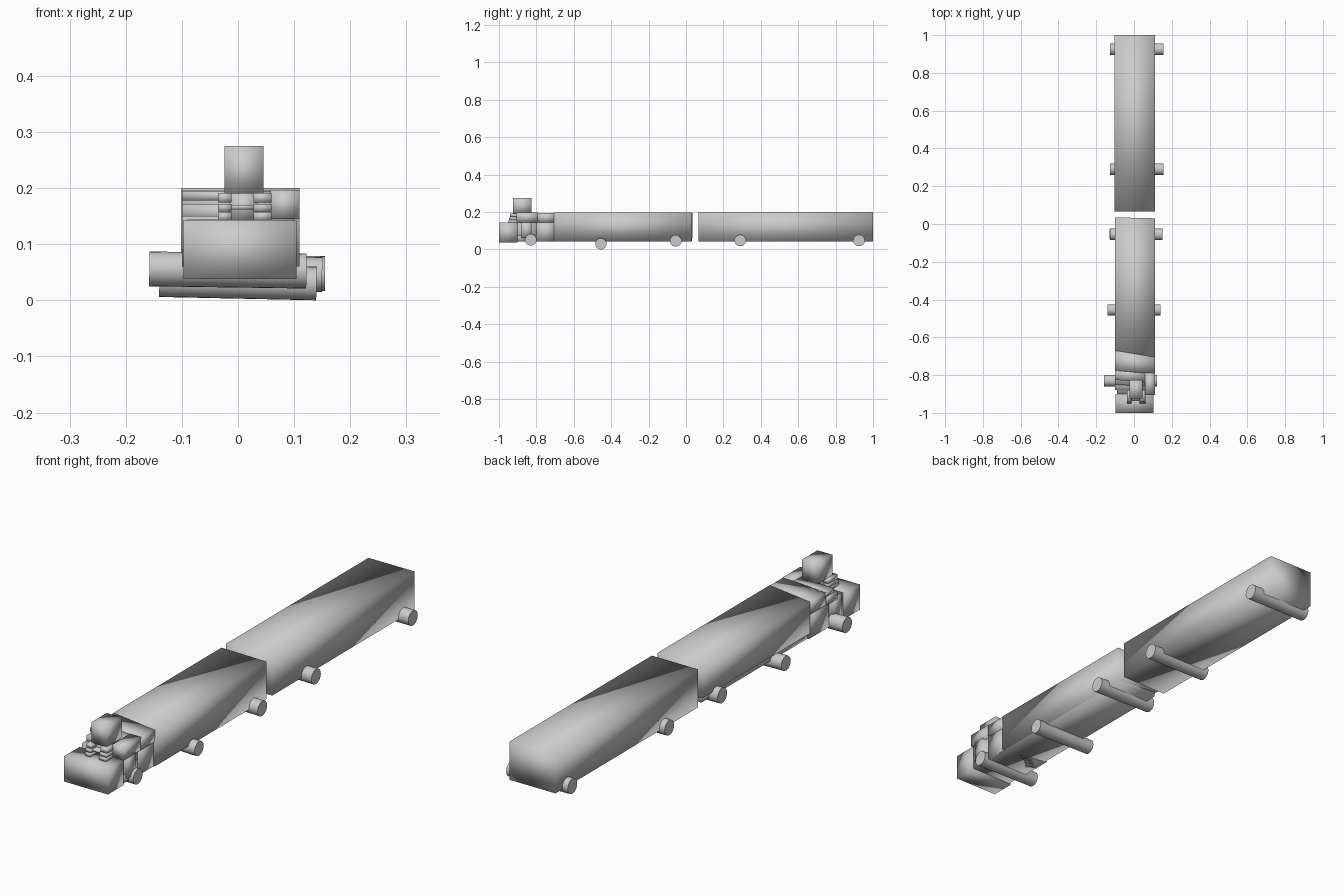
import bpy, bmesh, math
from mathutils import Vector

if "Cube" in bpy.data.objects:
    bpy.data.objects.remove(bpy.data.objects["Cube"])


def block(name, x, y, z, skew=0.0, lift=0.0, skew_back=0.0):
    """Box from ranges; skew slants the front, lift raises the lower left edge."""
    bm = bmesh.new()
    bmesh.ops.create_cube(bm, size=2)
    for v in bm.verts:
        left, front, low = v.co.x < 0, v.co.y < 0, v.co.z < 0
        v.co = Vector((x[0] if left else x[1],
                       y[0] if front else y[1],
                       z[0] if low else z[1]))
        if left:
            v.co.y += skew if front else skew_back
            if low:
                v.co.z += lift
    finish(name, bm)


def finish(name, bm):
    me = bpy.data.meshes.new(name)
    bm.to_mesh(me)
    bm.free()
    ob = bpy.data.objects.new(name, me)
    bpy.context.collection.objects.link(ob)
    me.polygons.foreach_set("use_smooth", [True] * len(me.polygons))
    return ob


def axle(name, x0, x1, y, z0, z1, r=0.03):
    """Roller running across the vehicle, its ends at slightly different heights."""
    bm = bmesh.new()
    a, b = Vector((x0, y, z0)), Vector((x1, y, z1))
    bmesh.ops.create_cone(bm, cap_ends=True, segments=24, radius1=r, radius2=r,
                          depth=(b - a).length)
    ob = finish(name, bm)
    ob.rotation_euler = (b - a).to_track_quat('Z', 'Y').to_euler()
    ob.location = (a + b) / 2
    ob.data.set_sharp_from_angle(angle=math.radians(40))


# cargo boxes
block("front_cargo_box", (-0.10, 0.11), (-0.705, 0.03), (0.042, 0.197), skew=0.035, lift=0.025, skew_back=0.005)
block("rear_cargo_box", (-0.102, 0.11), (0.067, 1.0), (0.042, 0.2))
block("front_chassis", (-0.088, 0.10), (-0.90, 0.025), (0.042, 0.075))

# nose and roof cabin
block("nose", (-0.097, 0.104), (-1.0, -0.90), (0.038, 0.143))
block("roof_cabin", (-0.024, 0.045), (-0.925, -0.825), (0.19, 0.275))

# engine section behind the nose
block("rear_hood", (-0.10, 0.11), (-0.795, -0.70), (0.145, 0.195), skew=0.02, skew_back=0.03)
block("lower_engine", (-0.095, 0.105), (-0.80, -0.70), (0.042, 0.15), skew_back=0.03)
block("engine_core", (-0.09, 0.10), (-0.90, -0.80), (0.042, 0.145))
block("right_hood", (0.058, 0.11), (-0.905, -0.79), (0.145, 0.197))
block("left_hood_low", (-0.10, 0.06), (-0.86, -0.78), (0.142, 0.172), skew=0.01)
block("left_hood_high", (-0.10, 0.06), (-0.84, -0.78), (0.178, 0.195), skew=0.015, skew_back=0.015)
block("side_pillar", (-0.10, 0.11), (-0.88, -0.825), (0.06, 0.15))

# stacked grille blocks under the roof cabin
for side, x in (("left", (-0.036, -0.012)), ("right", (0.028, 0.06))):
    for i, z in enumerate(((0.142, 0.157), (0.158, 0.172), (0.174, 0.191))):
        block(f"{side}_grille_{i}", x, (-0.95 + 0.004 * i, -0.88), z)
block("grille_bar", (-0.02, 0.035), (-0.935, -0.86), (0.162, 0.17))
block("cabin_support", (-0.015, 0.035), (-0.91, -0.84), (0.142, 0.192))

# axles
axle("front_axle", -0.158, 0.122, -0.83, 0.056, 0.052, 0.031)
axle("middle_axle", -0.14, 0.14, -0.455, 0.036, 0.03)
axle("back_axle", -0.128, 0.15, -0.055, 0.052, 0.046, 0.031)
axle("rear_box_front_axle", -0.127, 0.155, 0.29, 0.05, 0.048, 0.031)
axle("rear_box_back_axle", -0.127, 0.155, 0.925, 0.05, 0.048, 0.031)
